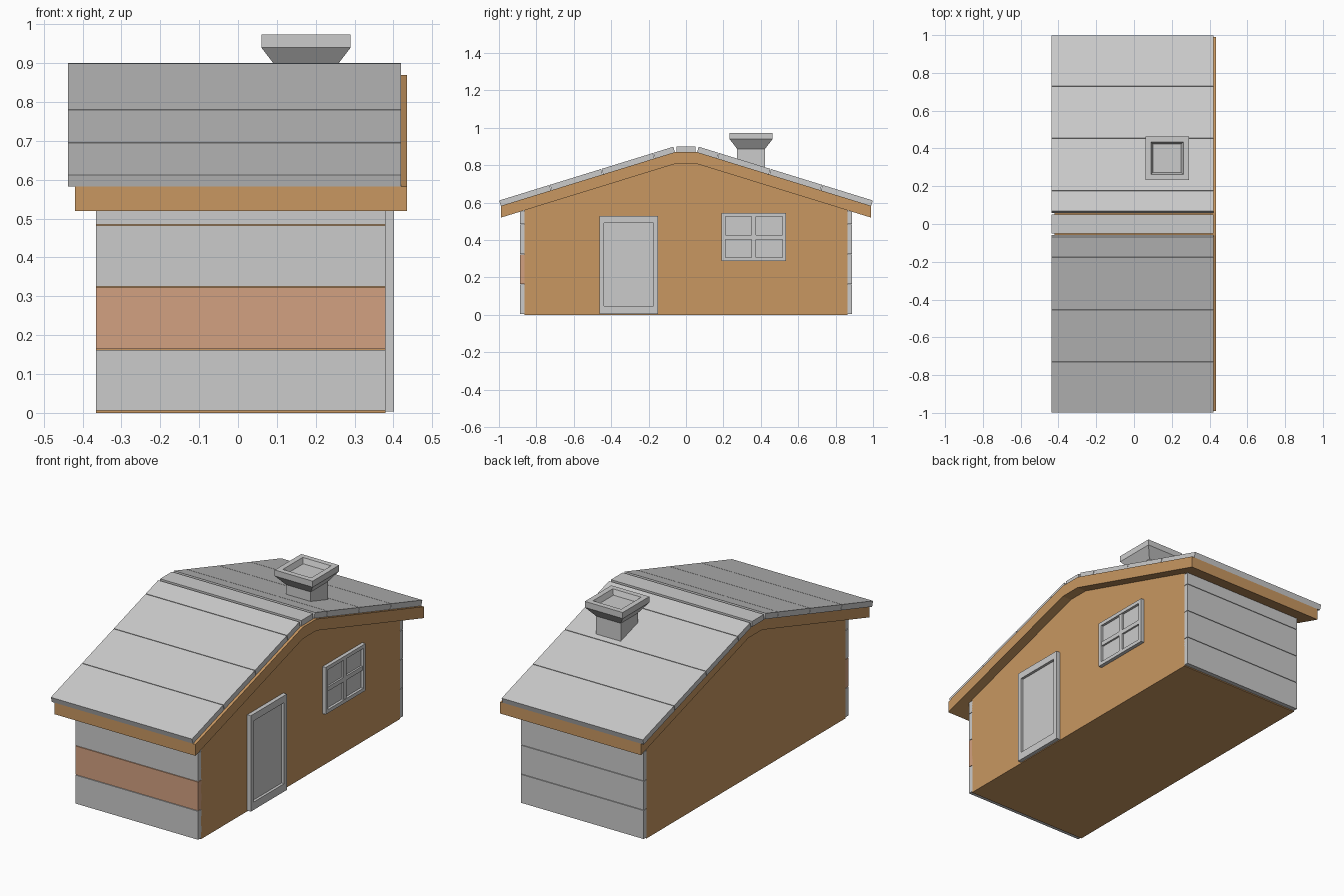
import bpy, bmesh

if "Cube" in bpy.data.objects:
    bpy.data.objects.remove(bpy.data.objects["Cube"])

def material(name, rgb):
    m = bpy.data.materials.new(name)
    m.diffuse_color = (*rgb, 1)
    m.use_nodes = True
    m.node_tree.nodes["Principled BSDF"].inputs["Base Color"].default_value = m.diffuse_color
    return m

WOOD = material("brown_wood", (0.58, 0.31, 0.12))
RED = material("red_wood", (0.65, 0.355, 0.22))

def finish(name, bm, mat=None):
    bmesh.ops.recalc_face_normals(bm, faces=bm.faces)
    me = bpy.data.meshes.new(name)
    bm.to_mesh(me)
    bm.free()
    ob = bpy.data.objects.new(name, me)
    bpy.context.collection.objects.link(ob)
    if mat:
        me.materials.append(mat)
    return ob

def prisms(name, parts, mat=None):
    """Each part: (y-z profile, x0, x1)."""
    bm = bmesh.new()
    for pts, x0, x1 in parts:
        a = [bm.verts.new((x0, y, z)) for y, z in pts]
        b = [bm.verts.new((x1, y, z)) for y, z in pts]
        bm.faces.new(a)
        bm.faces.new(b[::-1])
        for i in range(len(pts)):
            j = (i + 1) % len(pts)
            bm.faces.new((a[i], a[j], b[j], b[i]))
    return finish(name, bm, mat)

def rect(y0, y1, z0, z1):
    return [(y0, z0), (y1, z0), (y1, z1), (y0, z1)]

def mirrored(half):
    return half + [(-y, z) for y, z in reversed(half)]

# House body and roof slab
X0, X1 = -0.365, 0.38
prisms("body", [(mirrored([(-0.863, 0), (-0.863, 0.575), (-0.06, 0.825)]), X0, X1)], WOOD)
prisms("roof_slab", [([(-0.99, 0.52), (-0.99, 0.583), (-0.06, 0.87), (0.06, 0.87),
                       (0.99, 0.583), (0.99, 0.52), (0.06, 0.807), (-0.06, 0.807)],
                      -0.42, 0.435)], WOOD)

# Wall siding, front and back
levels = [0.006, 0.165, 0.325, 0.485, 0.555]
for side, s in (("front", -1), ("back", 1)):
    for i, (z0, z1) in enumerate(zip(levels, levels[1:])):
        red = s < 0 and i == 1
        prisms(f"{side}_siding_{i + 1}",
               [(rect(s * 0.86, s * 0.888, z0, z1 - 0.003), X0, X1)], RED if red else None)

# Roof planks on both slopes
SLOPE = (0.87 - 0.583) / 0.93
NY, NZ = 0.0088, 0.0287
cuts = [0.99, 0.718, 0.443, 0.166, 0.056]
for side, s in (("front", -1), ("back", 1)):
    for i, (ya, yb) in enumerate(zip(cuts, cuts[1:])):
        yb += 0.003
        za, zb = (0.583 + (0.99 - y) * SLOPE for y in (ya, yb))
        pts = [(s * ya, za), (s * yb, zb), (s * (yb + NY), zb + NZ), (s * (ya + NY), za + NZ)]
        prisms(f"{side}_roof_plank_{i + 1}", [(pts, -0.437, 0.42)])
prisms("ridge_plank", [(rect(-0.051, 0.051, 0.87, 0.9), -0.437, 0.42)])

def frame(y0, y1, z0, z1, side, bottom, top, x1):
    return [(rect(y0, y0 + side, z0, z1), 0.37, x1),
            (rect(y1 - side, y1, z0, z1), 0.37, x1),
            (rect(y0 + side, y1 - side, z0, z0 + bottom), 0.37, x1),
            (rect(y0 + side, y1 - side, z1 - top, z1), 0.37, x1)]

# Door
prisms("door_frame", frame(-0.463, -0.15, 0.004, 0.53, 0.024, 0.043, 0.038, 0.402))
prisms("door_panel", [(rect(-0.44, -0.173, 0.045, 0.495), 0.37, 0.387)])

# Window with cross bars
prisms("window_frame", frame(0.19, 0.535, 0.287, 0.545, 0.02, 0.02, 0.02, 0.4))
prisms("window_bars", [(rect(0.35, 0.375, 0.305, 0.527), 0.37, 0.397),
                       (rect(0.208, 0.517, 0.404, 0.428), 0.37, 0.396)])
prisms("window_panes", [(rect(0.208, 0.517, 0.305, 0.527), 0.37, 0.386)])

# Chimney: stacked square rings with a recessed top
bm = bmesh.new()
prev = None
for h, z in [(0.075, 0.75), (0.075, 0.888), (0.115, 0.94), (0.115, 0.973),
             (0.086, 0.973), (0.075, 0.945)]:
    ring = [bm.verts.new((0.175 + h * a, 0.348 + h * b, z))
            for a, b in ((-1, -1), (1, -1), (1, 1), (-1, 1))]
    if prev:
        for i in range(4):
            j = (i + 1) % 4
            bm.faces.new((prev[i], prev[j], ring[j], ring[i]))
    else:
        bm.faces.new(ring[::-1])
    prev = ring
bm.faces.new(prev)
finish("chimney", bm)
